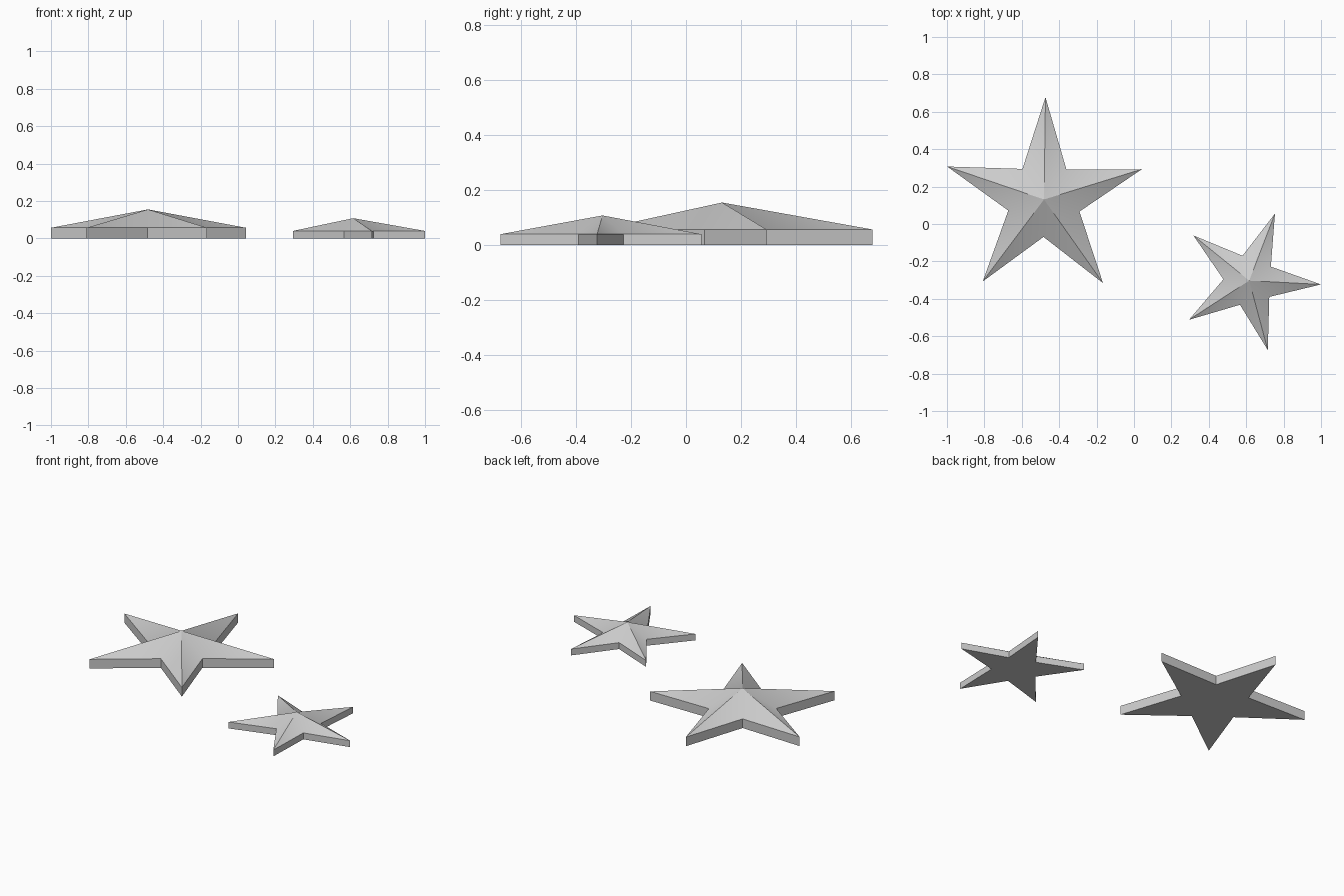
import bpy, bmesh
from math import cos, sin, pi, radians

if "Cube" in bpy.data.objects:
    bpy.data.objects.remove(bpy.data.objects["Cube"], do_unlink=True)

grey = bpy.data.materials.new("light_grey")
grey.use_nodes = True
colour = (0.6, 0.6, 0.6, 1)
grey.diffuse_color = colour
grey.node_tree.nodes["Principled BSDF"].inputs["Base Color"].default_value = colour


def star(name, centre, outer, inner, turn, edge, apex):
    """Five-pointed star: flat base, upright rim and a faceted peak."""
    bm = bmesh.new()
    outline = []
    for i in range(10):
        r = inner if i % 2 else outer
        a = radians(turn) + i * pi / 5
        outline.append((r * cos(a), r * sin(a)))
    low = [bm.verts.new((x, y, 0)) for x, y in outline]
    high = [bm.verts.new((x, y, edge)) for x, y in outline]
    peak = bm.verts.new((0, 0, apex))
    bm.faces.new(low[::-1])
    for i in range(10):
        j = (i + 1) % 10
        bm.faces.new((low[i], low[j], high[j], high[i]))
        bm.faces.new((high[i], high[j], peak))
    mesh = bpy.data.meshes.new(name)
    bm.to_mesh(mesh)
    bm.free()
    mesh.materials.append(grey)
    obj = bpy.data.objects.new(name, mesh)
    obj.location = (*centre, 0)
    bpy.context.collection.objects.link(obj)
    # Soft valleys between the arms, crisp ridges and rim
    bpy.ops.object.select_all(action="DESELECT")
    obj.select_set(True)
    bpy.context.view_layer.objects.active = obj
    bpy.ops.object.shade_smooth_by_angle(angle=radians(45))


star("large_star", (-0.481, 0.131), 0.547, 0.2, 89.2, 0.057, 0.155)
star("small_star", (0.616, -0.303), 0.384, 0.138, -3, 0.04, 0.108)
